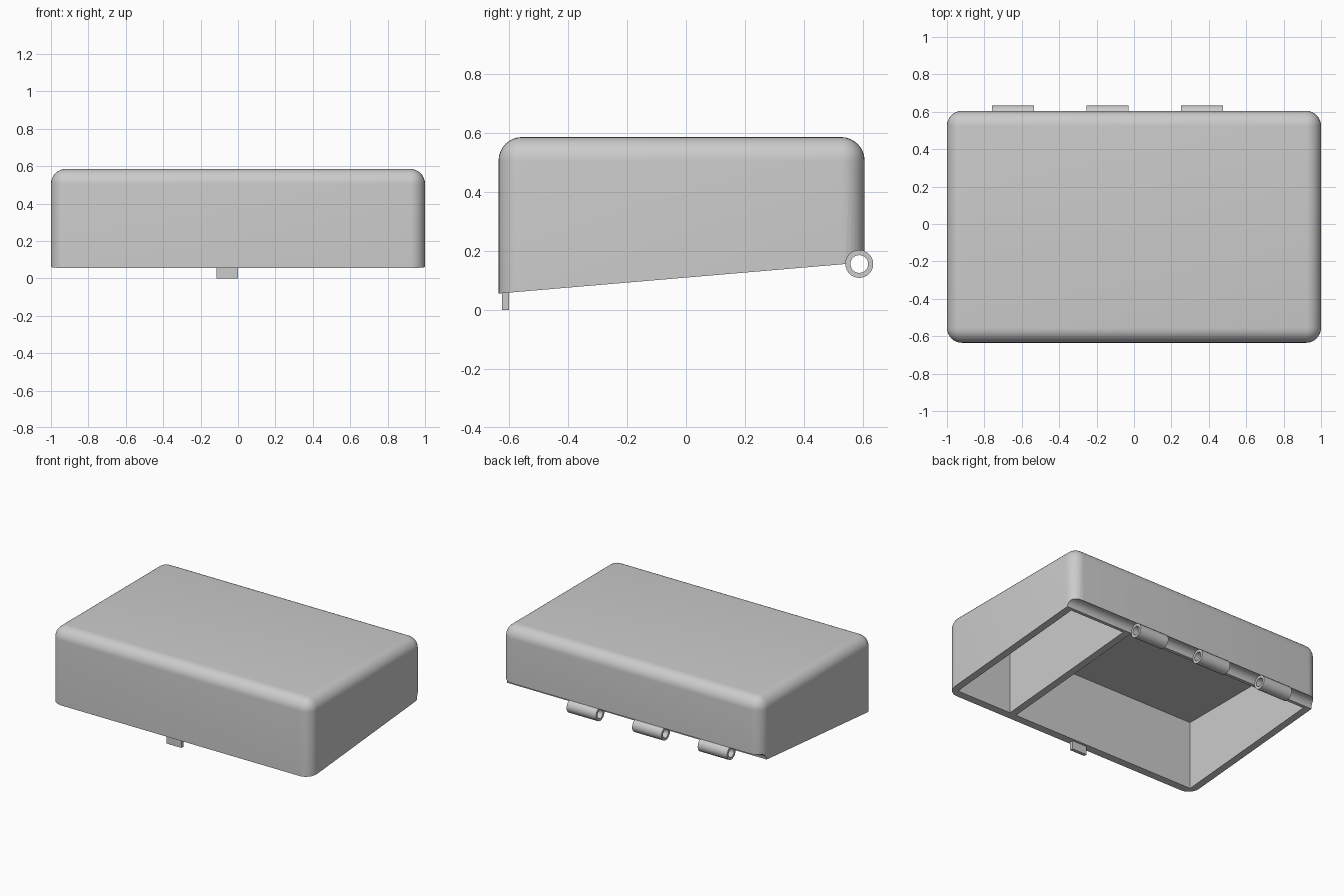
import bpy, bmesh, math

if "Cube" in bpy.data.objects:
    bpy.data.objects.remove(bpy.data.objects["Cube"])

grey = bpy.data.materials.new("plain_grey")
grey.diffuse_color = (0.6, 0.6, 0.6, 1)
grey.use_nodes = True
grey.node_tree.nodes["Principled BSDF"].inputs["Base Color"].default_value = grey.diffuse_color

HY, HZ = 0.587, 0.155          # hinge axis
R_OUT, R_HOLE = 0.047, 0.03    # hinge barrel radii


def finish(name, bm):
    bmesh.ops.recalc_face_normals(bm, faces=bm.faces)
    me = bpy.data.meshes.new(name)
    bm.to_mesh(me)
    bm.free()
    me.materials.append(grey)
    ob = bpy.data.objects.new(name, me)
    bpy.context.collection.objects.link(ob)
    return ob


def box(name, x0, x1, y0, y1, z0, z1, radius=0):
    bm = bmesh.new()
    bmesh.ops.create_cube(bm, size=1)
    for v in bm.verts:
        v.co = (x1 if v.co.x > 0 else x0, y1 if v.co.y > 0 else y0, z1 if v.co.z > 0 else z0)
    if radius:  # round everything but the bottom edges
        edges = [e for e in bm.edges if max(v.co.z for v in e.verts) > z0 + 0.01]
        bmesh.ops.bevel(bm, geom=edges, offset=radius, segments=8, profile=0.5, affect='EDGES')
    return finish(name, bm)


def prism(name, profile, x0, x1):
    """Extrude a (y, z) outline along x."""
    bm = bmesh.new()
    face = bm.faces.new([bm.verts.new((x0, y, z)) for y, z in profile])
    ext = bmesh.ops.extrude_face_region(bm, geom=[face])
    for g in ext["geom"]:
        if isinstance(g, bmesh.types.BMVert):
            g.co.x = x1
    return finish(name, bm)


def arc(r, a0, a1, n):
    angles = [math.radians(a0 + (a1 - a0) * i / n) for i in range(n + 1)]
    return [(HY + r * math.cos(a), HZ + r * math.sin(a)) for a in angles]


def cut(target, cutter):
    mod = target.modifiers.new("cut", 'BOOLEAN')
    mod.operation, mod.solver, mod.object = 'DIFFERENCE', 'EXACT', cutter
    select(target)
    bpy.ops.object.modifier_apply(modifier=mod.name)
    bpy.data.objects.remove(cutter, do_unlink=True)


def select(ob):
    bpy.ops.object.select_all(action='DESELECT')
    bpy.context.view_layer.objects.active = ob
    ob.select_set(True)


def smooth(ob):
    select(ob)
    bpy.ops.object.shade_smooth_by_angle(angle=math.radians(35))


# rounded lid shell
lid = box("lid", -1, 1, -0.635, 0.605, -0.1, 0.585, 0.08)

# sloped underside with the hinge groove along the back
groove = arc(0.0465, 180, 60, 16)
slope = (groove[0][1] - 0.055) / (groove[0][0] + 0.635)
trim = [(-1, 0.055 - slope * 0.365)] + groove + [(1, groove[-1][1]), (1, -0.5), (-1, -0.5)]
cut(lid, prism("trim", trim, -1.5, 1.5))

# two compartments with a dividing wall, leaving a thickened rail around the groove
cavity = [(-0.585, -0.3), (-0.585, 0.535), (0.555, 0.535)] + arc(0.067, 118.5, 180, 8) + [(0.52, -0.3)]
for x0, x1 in ((-0.95, 0.475), (0.525, 0.95)):
    cut(lid, prism("cavity", cavity, x0, x1))
smooth(lid)

# hollow hinge barrels
for i, x0 in enumerate((-0.76, -0.255, 0.25)):
    x1, n = x0 + 0.226, 32
    bm = bmesh.new()
    rings = []
    for r, x in ((R_OUT, x0), (R_OUT, x1), (R_HOLE, x1), (R_HOLE, x0)):
        rings.append([bm.verts.new((x, y, z)) for y, z in arc(r, 0, 360, n)[:-1]])
    for k in range(4):
        a, b = rings[k], rings[(k + 1) % 4]
        for j in range(n):
            bm.faces.new((a[j], a[(j + 1) % n], b[(j + 1) % n], b[j]))
    smooth(finish(f"hinge_barrel_{i + 1}", bm))

# front catch
box("catch_tab", -0.115, 0, -0.623, -0.6, 0, 0.08)
